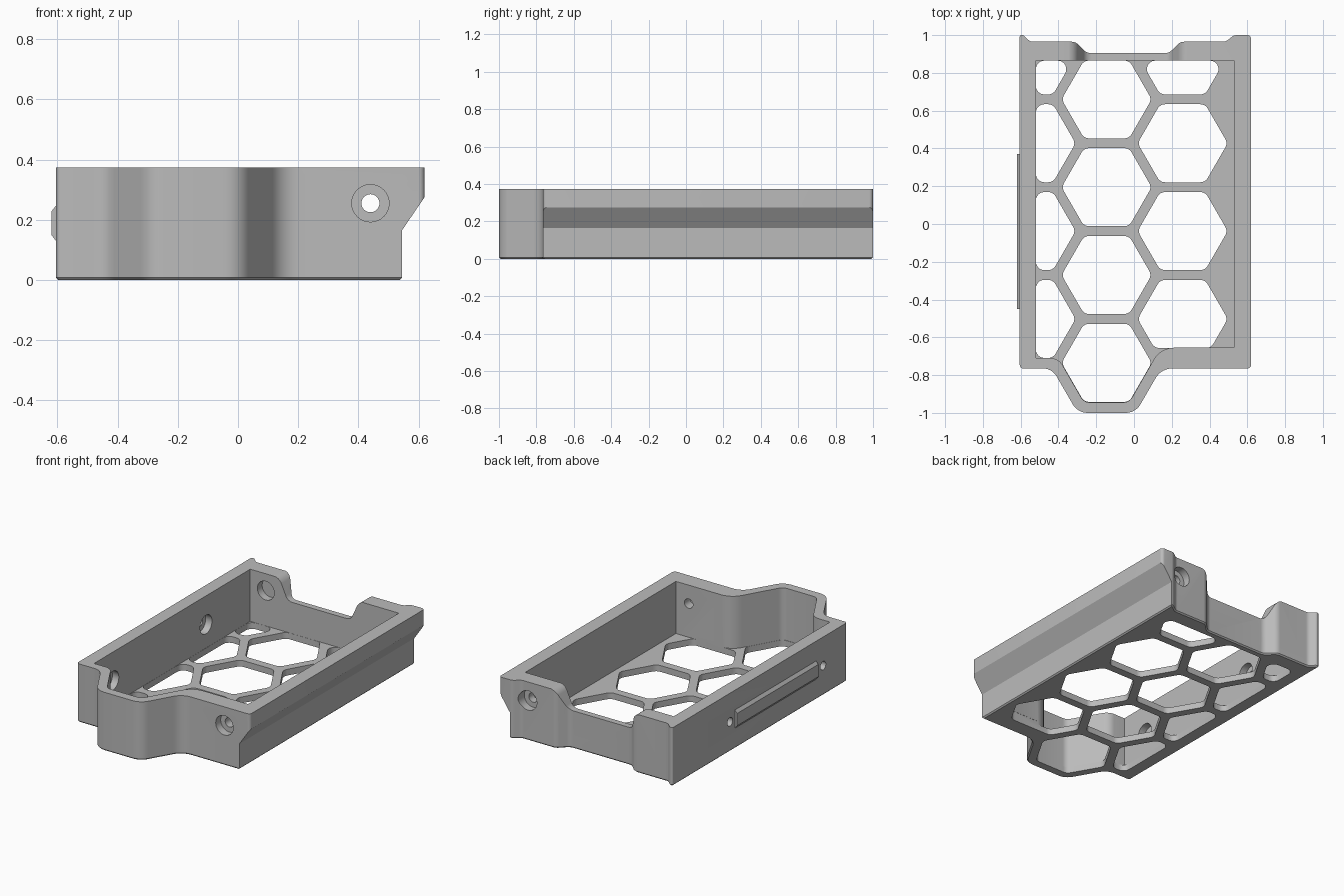
import bpy, bmesh, math
from mathutils import Vector

cube = bpy.data.objects.get("Cube")
if cube:
    bpy.data.objects.remove(cube, do_unlink=True)

grey = bpy.data.materials.new("mid_grey")
grey.use_nodes = True
GREY = (0.5, 0.5, 0.5, 1)
grey.diffuse_color = GREY
grey.node_tree.nodes["Principled BSDF"].inputs["Base Color"].default_value = GREY


def rounded(points, steps=6):
    """Outline with every (x, y, radius) corner replaced by an arc."""
    out = []
    for i, (x, y, r) in enumerate(points):
        p = Vector((x, y))
        a = Vector(points[i - 1][:2]) - p
        b = Vector(points[(i + 1) % len(points)][:2]) - p
        turn = math.pi - a.angle(b)
        if r == 0 or turn < 0.01:
            out.append(p)
            continue
        t = min(r * math.tan(turn / 2), 0.48 * a.length, 0.48 * b.length)
        start, end = p + a.normalized() * t, p + b.normalized() * t
        r = t / math.tan(turn / 2)
        centre = p + (a.normalized() + b.normalized()).normalized() * (r / math.cos(turn / 2))
        u, v = start - centre, end - centre
        for k in range(steps + 1):
            f = k / steps
            w = (u * math.sin((1 - f) * turn) + v * math.sin(f * turn)) / math.sin(turn)
            out.append(centre + w)
    return out


def circle(cx, cy, r, n=32):
    return [Vector((cx + r * math.cos(math.tau * k / n), cy + r * math.sin(math.tau * k / n)))
            for k in range(n)]


def prism(name, outline, lo, hi, axis="z", chamfer=0):
    """Extrude an outline along one axis."""
    place = {"z": lambda a, b, c: (a, b, c),
             "y": lambda a, b, c: (a, c, b),
             "x": lambda a, b, c: (c, a, b)}[axis]
    bm = bmesh.new()
    face = bm.faces.new([bm.verts.new(place(p.x, p.y, lo)) for p in outline])
    edges = list(face.edges)
    top = bmesh.ops.extrude_face_region(bm, geom=[face], use_keep_orig=True)["geom"]
    shift = Vector(place(0, 0, hi - lo))
    bmesh.ops.translate(bm, verts=[g for g in top if isinstance(g, bmesh.types.BMVert)], vec=shift)
    if chamfer:
        bmesh.ops.bevel(bm, geom=edges, offset=chamfer, segments=1, affect="EDGES")
    bmesh.ops.recalc_face_normals(bm, faces=bm.faces)
    mesh = bpy.data.meshes.new(name)
    bm.to_mesh(mesh)
    bm.free()
    mesh.materials.append(grey)
    obj = bpy.data.objects.new(name, mesh)
    bpy.context.collection.objects.link(obj)
    return obj


def cut(body, cutter):
    bpy.context.view_layer.objects.active = body
    mod = body.modifiers.new("cut", "BOOLEAN")
    mod.operation, mod.solver, mod.object = "DIFFERENCE", "EXACT", cutter
    bpy.ops.object.modifier_apply(modifier=mod.name)
    bpy.data.objects.remove(cutter, do_unlink=True)


def clip(poly, axis, limit, sign):
    """Keep the part of a polygon where sign * coordinate <= sign * limit."""
    out = []
    for p, q in zip(poly, poly[1:] + poly[:1]):
        dp, dq = sign * (limit - p[axis]), sign * (limit - q[axis])
        if dp >= 0:
            out.append(p)
        if dp * dq < 0:
            out.append(p.lerp(q, dp / (dp - dq)))
    return out


HEIGHT, FLOOR = 0.373, 0.04

# Outer shell with a front bump and a stepped back
outer = [(-0.605, -0.765, 0.02), (-0.434, -0.765, 0.08), (-0.298, -1, 0.09), (0.008, -1, 0.09),
         (0.144, -0.765, 0.1), (0.62, -0.765, 0.02), (0.62, 1, 0.02), (0.53, 1, 0.04),
         (0.485, 0.965, 0.04), (0.245, 0.965, 0.05), (0.185, 0.905, 0.05), (-0.25, 0.905, 0.05),
         (-0.31, 0.965, 0.05), (-0.55, 0.965, 0.04), (-0.585, 1, 0.02), (-0.605, 1, 0.01)]
tray = prism("tray_body", rounded(outer), 0, HEIGHT, chamfer=0.008)

# Inner cavity
inner = [(-0.52, -0.71, 0), (-0.4, -0.71, 0.07), (-0.265, -0.944, 0.05), (-0.025, -0.944, 0.05),
         (0.141, -0.655, 0.12), (0.53, -0.655, 0), (0.53, 0.866, 0), (-0.52, 0.866, 0)]
cut(tray, prism("cavity", rounded(inner), FLOOR, 0.5))

# Undercut below the side flange
flange = [(0.537, -0.01, 0), (0.537, 0, 0), (0.545, 0.008, 0), (0.545, 0.165, 0),
          (0.62, 0.275, 0), (0.7, 0.39, 0), (0.7, -0.01, 0)]
cut(tray, prism("flange_undercut", rounded(flange), -1.1, 1.1, "y"))

# Lowered middle of the back wall
dip = [(-0.45, 0.374, 0), (-0.315, 0.374, 0.06), (-0.255, 0.24, 0.05), (0.19, 0.24, 0.05),
       (0.25, 0.374, 0.06), (0.4, 0.374, 0), (0.4, 0.5, 0), (-0.45, 0.5, 0)]
cut(tray, prism("back_dip", rounded(dip), 0.8, 1.1, "y"))

# Honeycomb openings in the floor, trimmed at the walls
PITCH, RADIUS = 0.465, 0.2385
for col, front in ((-1, -0.709), (0, -2), (1, -0.656)):
    cx = -0.145 + col * PITCH * math.sqrt(3) / 2
    for row in range(4):
        cy = -0.735 + PITCH * (row + 0.5 * abs(col))
        hexagon = circle(cx, cy, RADIUS, 6)
        for axis, limit, sign in ((0, -0.519, -1), (1, 0.865, 1), (1, front, -1)):
            hexagon = clip(hexagon, axis, limit, sign)
        outline = rounded([(p.x, p.y, 0.045) for p in hexagon])
        cut(tray, prism("floor_opening", outline, -0.1, FLOOR + 0.02))

# Screw holes: (axis, centre, through radius, through range, bore radius, bore range)
holes = [("y", (0.44, 0.255), 0.03, (-0.8, -0.6), 0.062, (-0.8, -0.715)),
         ("y", (0.44, 0.255), 0.03, (0.8, 1.1), 0.062, (0.915, 1.1)),
         ("x", (0.42, 0.19), 0.027, (-0.7, -0.5), 0.06, (-0.565, -0.5)),
         ("x", (-0.52, 0.19), 0.027, (-0.7, -0.5), 0.06, (-0.565, -0.5))]
for axis, centre, r, span, bore_r, bore_span in holes:
    cut(tray, prism("screw_hole", circle(*centre, r), *span, axis))
    cut(tray, prism("counterbore", circle(*centre, bore_r), *bore_span, axis))
# Blind pocket inside the back wall
cut(tray, prism("blind_pocket", circle(-0.41, 0.265, 0.06), 0.8, 0.915, "y"))

# Chamfered rail on the plain side
rail = [(-0.6, 0.13, 0), (-0.605, 0.13, 0), (-0.62, 0.15, 0), (-0.62, 0.228, 0),
        (-0.605, 0.247, 0), (-0.6, 0.247, 0)]
side_rail = prism("side_rail", rounded(rail), -0.45, 0.37, "y")

for obj in (tray, side_rail):
    bpy.ops.object.select_all(action="DESELECT")
    obj.select_set(True)
    bpy.context.view_layer.objects.active = obj
    bpy.ops.object.shade_smooth_by_angle(angle=math.radians(30))
